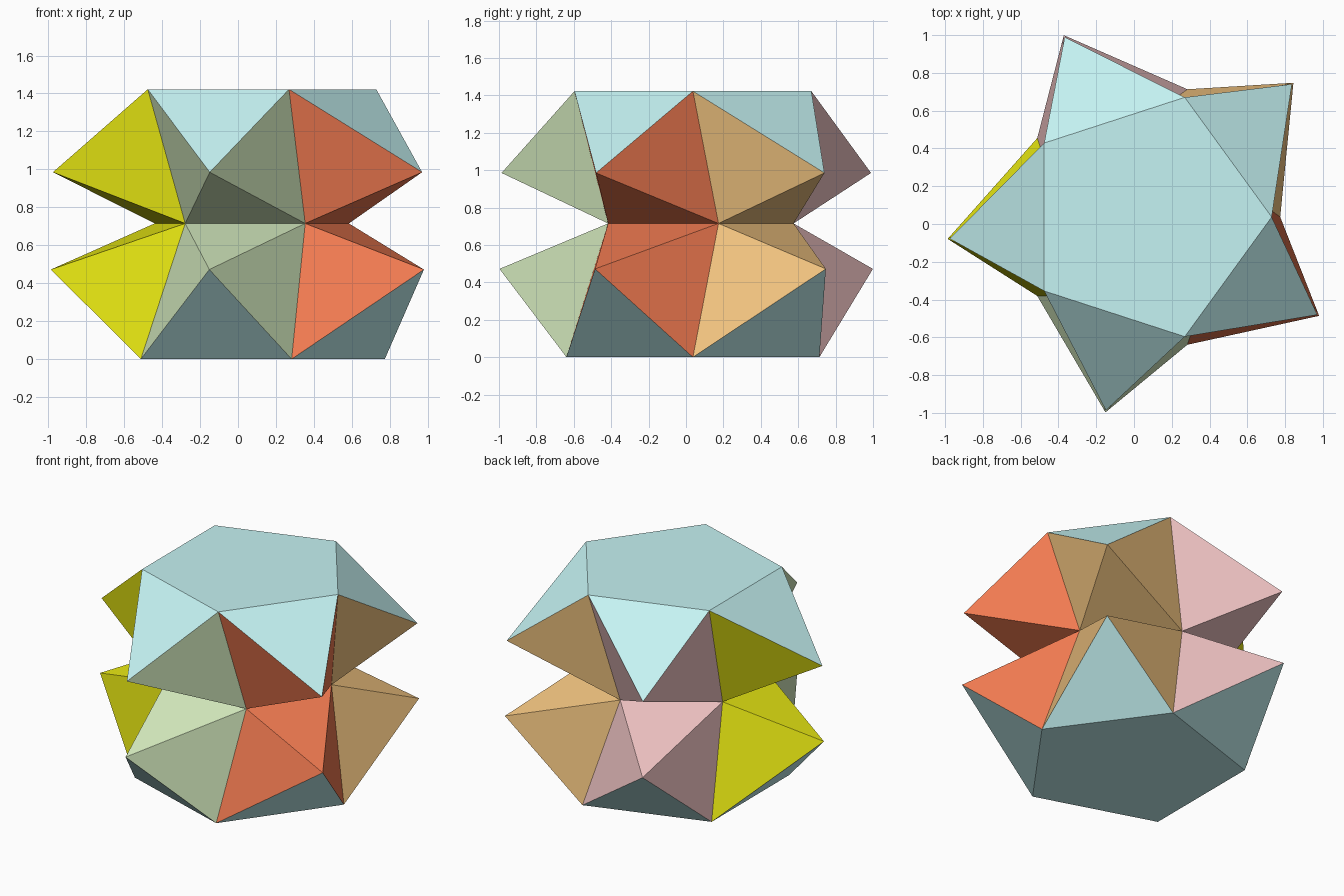
import bpy
import bmesh
from math import sin, cos, radians

if "Cube" in bpy.data.objects:
    bpy.data.objects.remove(bpy.data.objects["Cube"])

CX, CY, MID_Z = 0.063, 0.037, 0.715


def material(name, srgb):
    m = bpy.data.materials.new(name)
    lin = [(c / 255 / 12.92 if c / 255 <= 0.04045 else ((c / 255 + 0.055) / 1.055) ** 2.4) for c in srgb]
    m.diffuse_color = (*lin, 1)
    m.use_nodes = True
    m.node_tree.nodes["Principled BSDF"].inputs["Base Color"].default_value = m.diffuse_color
    return m


# Cap colour first, then one colour per star arm, counter-clockwise
mats = [material("pale_blue", (197, 243, 243)),
        material("tan", (242, 196, 128)),
        material("pink", (238, 194, 194)),
        material("yellow", (232, 232, 18)),
        material("pale_green", (212, 234, 190)),
        material("orange", (244, 124, 82))]


def ring(bm, radius, start, z):
    """Five vertices evenly spaced around the shared centre."""
    angles = [radians(start + 72 * k) for k in range(5)]
    return [bm.verts.new((CX + radius * cos(a), CY + radius * sin(a), z)) for a in angles]


def star_half(name, cap_r, cap_z, tip_r, tip_z):
    bm = bmesh.new()
    cap = ring(bm, cap_r, 0, cap_z)
    tip = ring(bm, tip_r, 42.3, tip_z)
    waist = ring(bm, 0.539, 14.7, MID_Z)
    bm.faces.new(cap)
    for k in range(5):
        n = (k + 1) % 5
        # Cap-coloured flap, then the three coloured sides of the arm
        bm.faces.new((cap[n], cap[k], tip[k]))
        for tri in ((cap[k], waist[k], tip[k]),
                    (cap[n], tip[k], waist[n]),
                    (tip[k], waist[k], waist[n])):
            bm.faces.new(tri).material_index = k + 1
    if cap_z < MID_Z:
        bmesh.ops.reverse_faces(bm, faces=bm.faces[:])
    mesh = bpy.data.meshes.new(name)
    bm.to_mesh(mesh)
    bm.free()
    for m in mats:
        mesh.materials.append(m)
    obj = bpy.data.objects.new(name, mesh)
    bpy.context.collection.objects.link(obj)


# Two star-shaped halves meeting at the narrow waist
star_half("upper_star", 0.666, 1.422, 1.045, 0.985)
star_half("lower_star", 0.711, 0.0, 1.056, 0.472)
